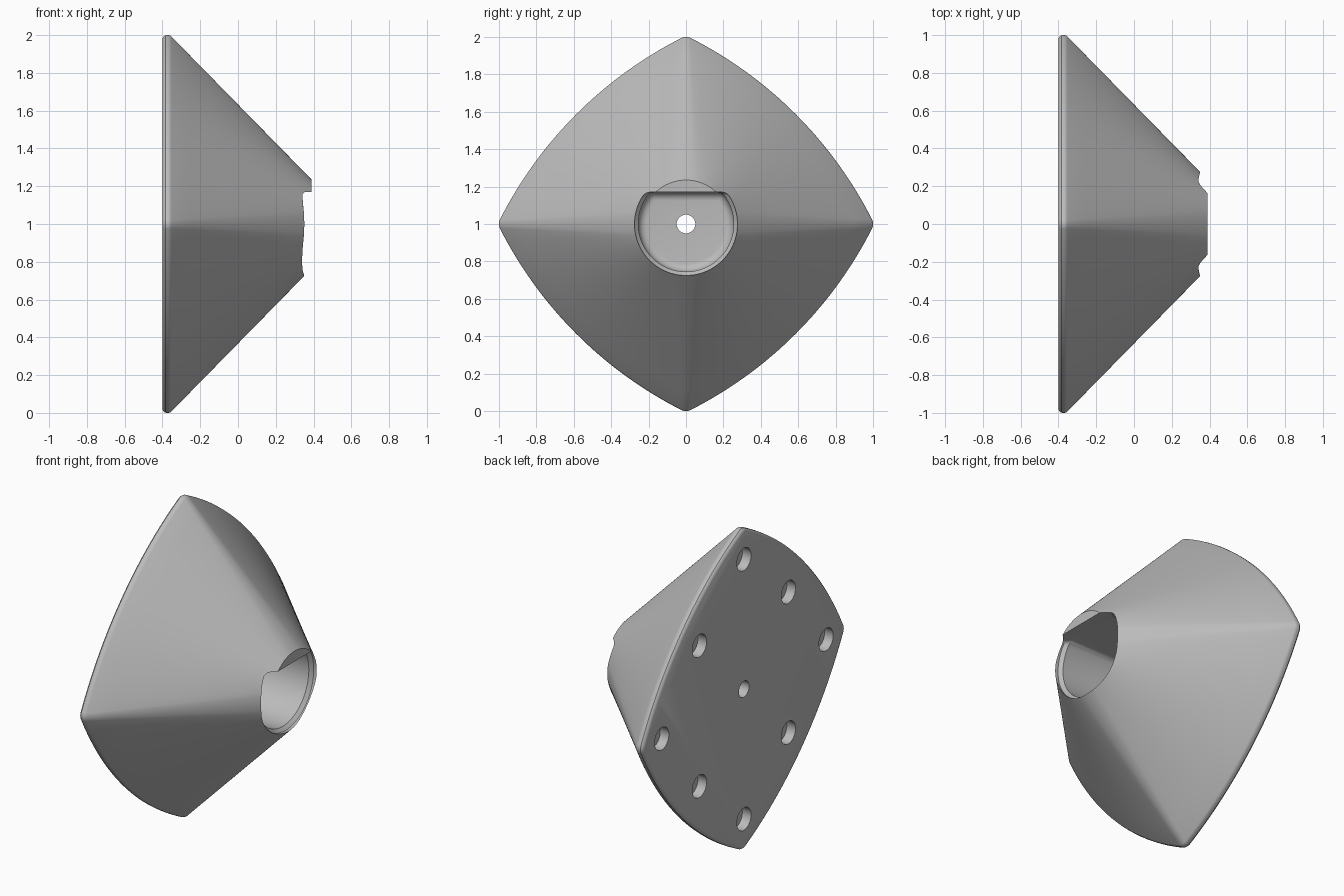
import bpy, bmesh, math
from math import sin, cos, pi, radians
from mathutils import Vector

if "Cube" in bpy.data.objects:
    bpy.data.objects.remove(bpy.data.objects["Cube"], do_unlink=True)

grey = bpy.data.materials.new("plain grey")
grey.use_nodes = True
colour = (0.5, 0.5, 0.5, 1)
grey.diffuse_color = colour
grey.node_tree.nodes["Principled BSDF"].inputs["Base Color"].default_value = colour


def loft(name, rings):
    """Skin a list of (x, [(y, z), ...]) rings and cap both ends."""
    bm = bmesh.new()
    loops = [[bm.verts.new((x, y, z + 1)) for y, z in pts] for x, pts in rings]
    n = len(loops[0])
    for a, b in zip(loops, loops[1:]):
        for i in range(n):
            j = (i + 1) % n
            bm.faces.new((a[i], a[j], b[j], b[i]))
    bm.faces.new(loops[0])
    bm.faces.new(loops[-1])
    bmesh.ops.recalc_face_normals(bm, faces=bm.faces)
    mesh = bpy.data.meshes.new(name)
    bm.to_mesh(mesh)
    bm.free()
    mesh.materials.append(grey)
    obj = bpy.data.objects.new(name, mesh)
    bpy.context.collection.objects.link(obj)
    return obj


def arc(cy, cz, r, a0, a1, steps):
    return [(cy + r * cos(a0 + (a1 - a0) * i / steps),
             cz + r * sin(a0 + (a1 - a0) * i / steps), a0 + (a1 - a0) * i / steps)
            for i in range(steps + 1)]


# Bulged square outline with rounded corners
BULGE, TIP, ROUND = 0.975, 0.94, 0.06
SIDE_R = 0.83 + BULGE * math.sqrt(2)
TURN = math.atan2(BULGE, BULGE + TIP)


def outline(inset=0):
    pts = []
    quarter = arc(TIP, 0, ROUND - inset, -TURN, TURN, 10)
    quarter += arc(-BULGE, -BULGE, SIDE_R - inset, TURN, pi / 2 - TURN, 20)[1:-1]
    for k in range(4):
        c, s = cos(k * pi / 2), sin(k * pi / 2)
        pts += [(y * c - z * s, y * s + z * c, a + k * pi / 2) for y, z, a in quarter]
    return pts


def flat(pts):
    return [p[:2] for p in pts]


def nose_point(p):
    """Point on the round nose matching an outline point."""
    polar = math.atan2(p[1], p[0])
    turn = (p[2] - polar + pi) % (2 * pi) - pi
    a = polar + turn / 2
    return 0.235 * cos(a), 0.235 * sin(a)


# Body: thin rounded edge, then a taper to the round nose
edge = [(-0.40, 0.02), (-0.395, 0.009), (-0.385, 0.001), (-0.37, 0), (-0.36, 0.002)]
rings = [(x, flat(outline(d))) for x, d in edge]
base = outline(0.007)
for i in range(9):
    t = i / 8
    rings.append((-0.353 + 0.743 * t,
                  [tuple(Vector(p[:2]).lerp(Vector(nose_point(p)), t)) for p in base]))
body = loft("tapered_knob_body", rings)


# Pocket with one flat side, a bevelled rim and a rounded floor
def d_shape(r, inset=0):
    q, top = 0.05 - inset, 0.17 - inset
    r -= inset
    zc = top - q
    yc = math.sqrt((r - q) ** 2 - zc ** 2)
    a = math.atan2(zc, yc)
    return flat(arc(yc, zc, q, pi / 2, a, 8) + arc(0, 0, r, a, -pi - a, 72)[1:-1]
                + arc(-yc, zc, q, pi - a, pi / 2, 8))


FLOOR = -0.10
pocket = []
for i in range(7):
    a = i / 6 * pi / 2
    pocket.append((FLOOR + 0.045 * (1 - sin(a)), d_shape(0.255, 0.045 * (1 - cos(a)))))
pocket.reverse()
pocket.sort(key=lambda ring: ring[0])
pocket += [(0.31, d_shape(0.255)), (0.33, d_shape(0.275)), (0.6, d_shape(0.275))]
cutters = [loft("pocket_cutter", pocket)]


def drill(name, y, z, r, x0, x1):
    circle = flat(arc(y, z, r, 0, 2 * pi, 40)[:-1])
    return loft(name, [(x0, circle), (x1, circle)])


# Centre through-hole and the eight blind holes in the back
cutters.append(drill("centre_hole_cutter", 0, 0, 0.05, -0.6, 0.1))
for k in range(8):
    r = 0.62 if k % 2 else 0.81
    a = k * pi / 4
    cutters.append(drill("back_hole_cutter", r * cos(a), r * sin(a), 0.07, -0.6, -0.34))

bpy.context.view_layer.objects.active = body
body.select_set(True)
for cutter in cutters:
    mod = body.modifiers.new("cut", "BOOLEAN")
    mod.operation = "DIFFERENCE"
    mod.solver = "EXACT"
    mod.object = cutter
    bpy.ops.object.modifier_apply(modifier=mod.name)
    bpy.data.objects.remove(cutter, do_unlink=True)

bpy.ops.object.shade_smooth_by_angle(angle=radians(30))
